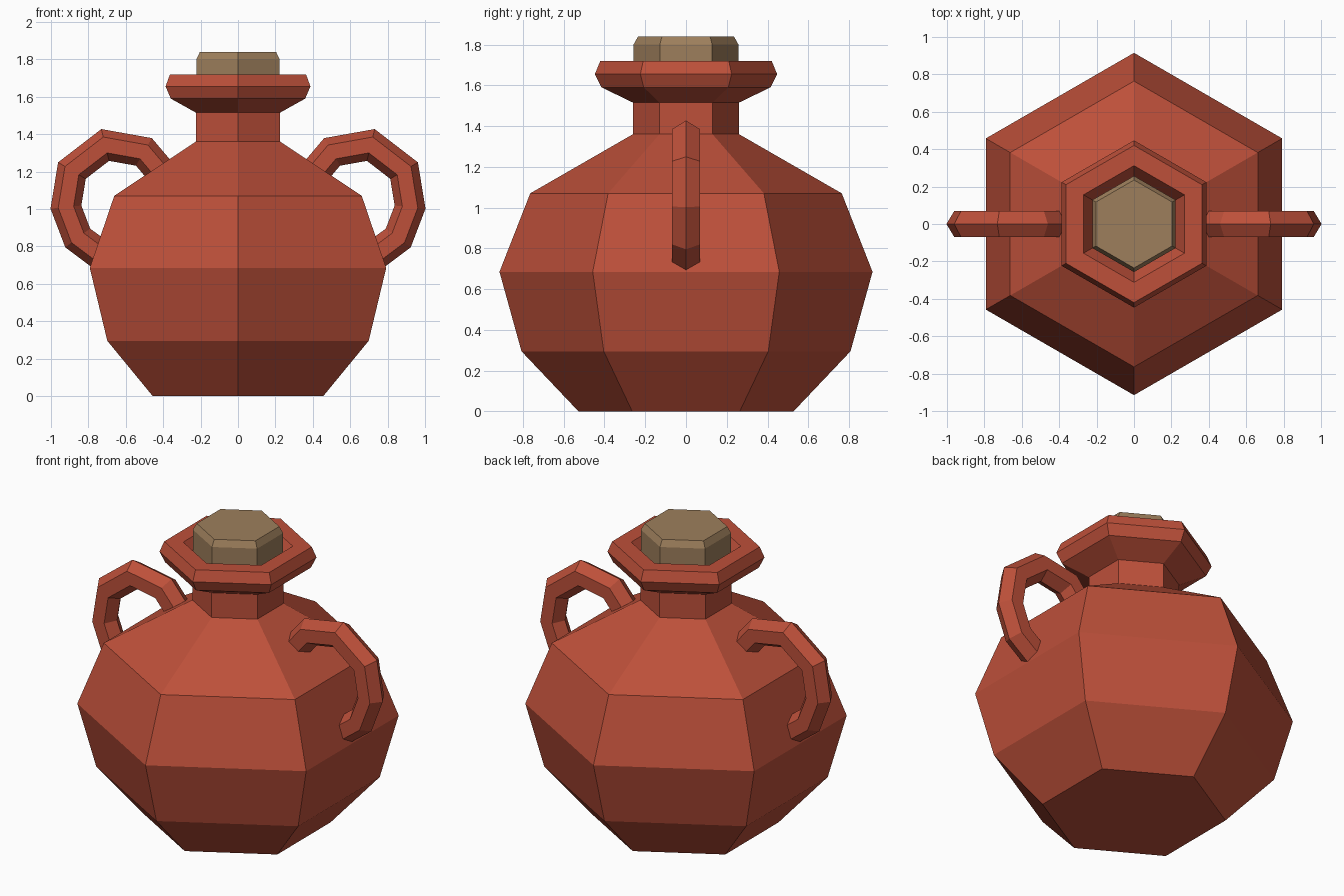
import bpy, bmesh, math
from mathutils import Vector

if "Cube" in bpy.data.objects:
    bpy.data.objects.remove(bpy.data.objects["Cube"])


def material(name, rgb):
    m = bpy.data.materials.new(name)
    m.diffuse_color = (*rgb, 1)
    m.use_nodes = True
    m.node_tree.nodes["Principled BSDF"].inputs["Base Color"].default_value = m.diffuse_color
    return m


clay = material("terracotta", (0.51, 0.08, 0.042))
cork = material("cork", (0.34, 0.212, 0.107))


def loft(name, rings, mat):
    """Skin a list of equal-length point rings and cap both ends."""
    bm = bmesh.new()
    loops = [[bm.verts.new(p) for p in ring] for ring in rings]
    for a, b in zip(loops, loops[1:]):
        n = len(a)
        for i in range(n):
            bm.faces.new((a[i], a[(i + 1) % n], b[(i + 1) % n], b[i]))
    bm.faces.new(loops[0])
    bm.faces.new(loops[-1])
    bmesh.ops.recalc_face_normals(bm, faces=bm.faces)
    me = bpy.data.meshes.new(name)
    bm.to_mesh(me)
    bm.free()
    me.materials.append(mat)
    ob = bpy.data.objects.new(name, me)
    bpy.context.collection.objects.link(ob)
    return ob


def lathe(name, profile, mat):
    """Six-sided turned shape with corners facing front and back."""
    angles = [math.radians(90 + 60 * k) for k in range(6)]
    loft(name, [[(r * math.cos(a), r * math.sin(a), z) for a in angles]
                for r, z in profile], mat)


def tube(name, path, radius, mat):
    """Mitred hexagonal tube along a path in the xz plane."""
    pts = [Vector((x, 0, z)) for x, z in path]
    rings = []
    for i, p in enumerate(pts):
        d0 = (p - pts[max(i - 1, 0)]).normalized()
        d1 = (pts[min(i + 1, len(pts) - 1)] - p).normalized()
        t = (d0 + d1).normalized()
        miter = 1 / max(t.dot(d1), t.dot(d0))
        side = Vector((-t.z, 0, t.x)) * miter
        rings.append([p + radius * (side * math.cos(k * math.pi / 3)
                      + Vector((0, math.sin(k * math.pi / 3), 0))) for k in range(6)])
    loft(name, rings, mat)


# Pot body, neck, flared lip and inner mouth
lathe("jug_body", [(0.527, 0), (0.807, 0.295), (0.915, 0.685), (0.764, 1.07),
                   (0.26, 1.36), (0.26, 1.515), (0.415, 1.59), (0.447, 1.655),
                   (0.42, 1.72), (0.312, 1.72), (0.22, 1.58)], clay)

# Stopper
lathe("stopper", [(0.257, 1.55), (0.257, 1.80), (0.235, 1.84)], cork)

# Pair of looped handles
path = [(0.41, 1.195), (0.503, 1.305), (0.71, 1.342), (0.888, 1.205),
        (0.92, 1.01), (0.857, 0.845), (0.69, 0.72)]
for label, s in (("left", -1), ("right", 1)):
    tube(label + "_handle", [(s * x, z) for x, z in path], 0.08, clay)
